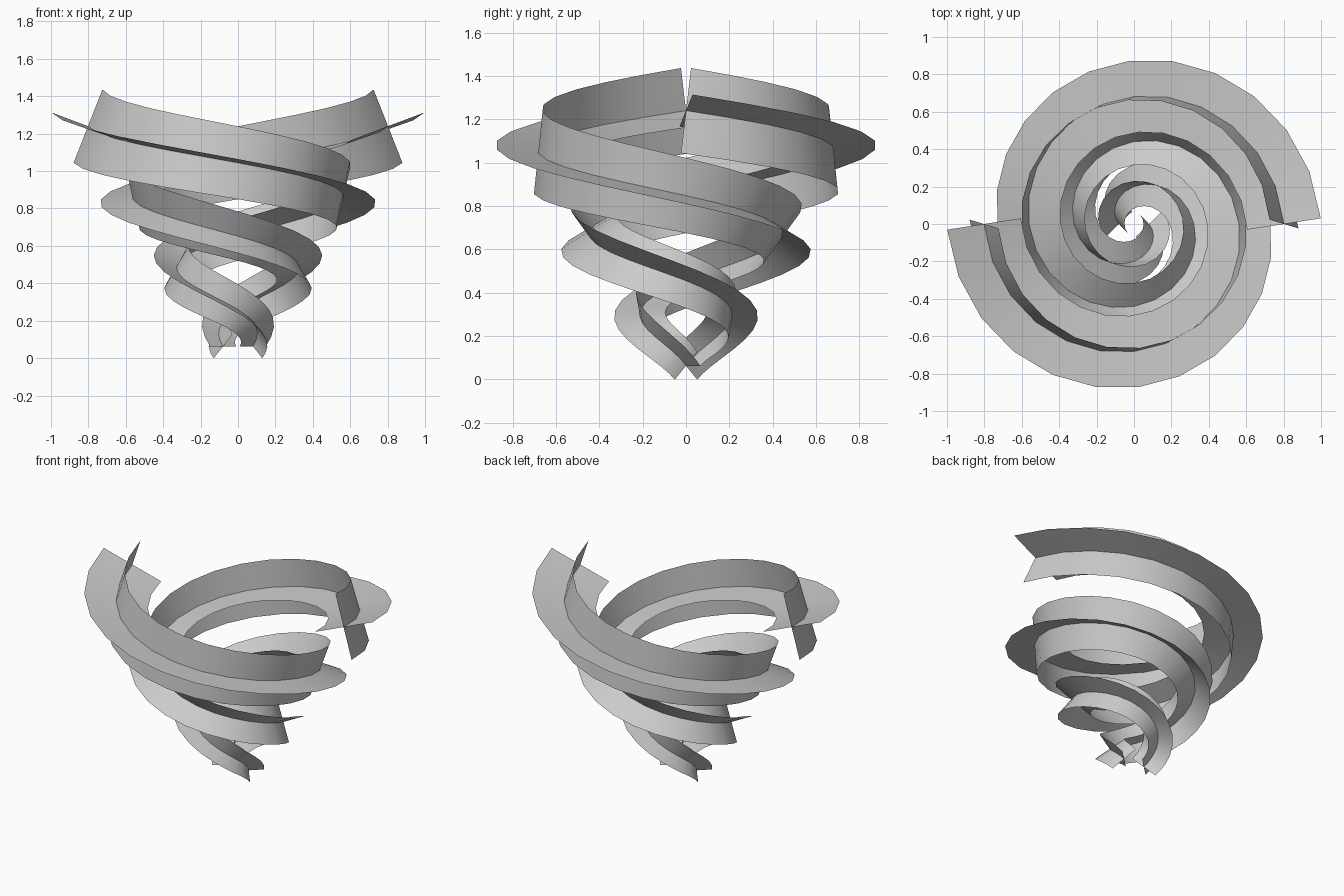
import bpy
from math import pi, sin, cos, radians
from mathutils import Vector, Quaternion

if "Cube" in bpy.data.objects:
    bpy.data.objects.remove(bpy.data.objects["Cube"])

STEPS = 36            # segments along each arm
TURN = 3 * pi         # one and a half turns
R0, R1 = 0.08, 0.802  # radius, bottom to top
Z0, Z1 = 0.063, 1.24  # height of centre line
W0, W1 = 0.096, 0.212 # half width of the ribbons
EXTRA = radians(5)    # small added roll over the whole length


def frames():
    """Centre, ribbon direction, cross direction and half width along the conical spiral."""
    a, c = (R1 - R0) / TURN, (Z1 - Z0) / TURN
    out, side, last = [], None, None
    fine = 8
    for i in range(STEPS * fine + 1):
        t = i / (STEPS * fine)
        ang = pi - TURN * t
        r = R0 + (R1 - R0) * t
        radial = Vector((cos(ang), sin(ang), 0))
        around = Vector((sin(ang), -cos(ang), 0))
        tan = (radial * a + around * r + Vector((0, 0, c))).normalized()
        if side is None:
            side = tan.cross(Vector((0, 0, 1))).normalized()
        else:
            side = last.rotation_difference(tan) @ side
        last = tan
        if i % fine == 0:
            s = Quaternion(tan, EXTRA * t) @ side
            centre = radial * r + Vector((0, 0, Z0 + (Z1 - Z0) * t))
            out.append((centre, s, tan.cross(s), W0 + (W1 - W0) * t))
    return out


def ribbon(name, which, flip):
    """One flat ribbon swept along the spiral; flip turns it half way round."""
    verts, faces = [], []
    for centre, s, u, w in frames():
        d = (s, u)[which] * w
        for k in (-1, 0, 1):
            p = centre + d * k
            verts.append((p.x * flip, p.y * flip, p.z))
    for i in range(STEPS):
        for j in (0, 1):
            b = i * 3 + j
            faces.append((b, b + 1, b + 4, b + 3))
    me = bpy.data.meshes.new(name)
    me.from_pydata(verts, [], faces)
    me.shade_smooth()
    ob = bpy.data.objects.new(name, me)
    bpy.context.collection.objects.link(ob)


# two arms, each a pair of crossed ribbons
for arm, flip in (("right", 1), ("left", -1)):
    ribbon(arm + "_arm_first_ribbon", 0, flip)
    ribbon(arm + "_arm_cross_ribbon", 1, flip)
